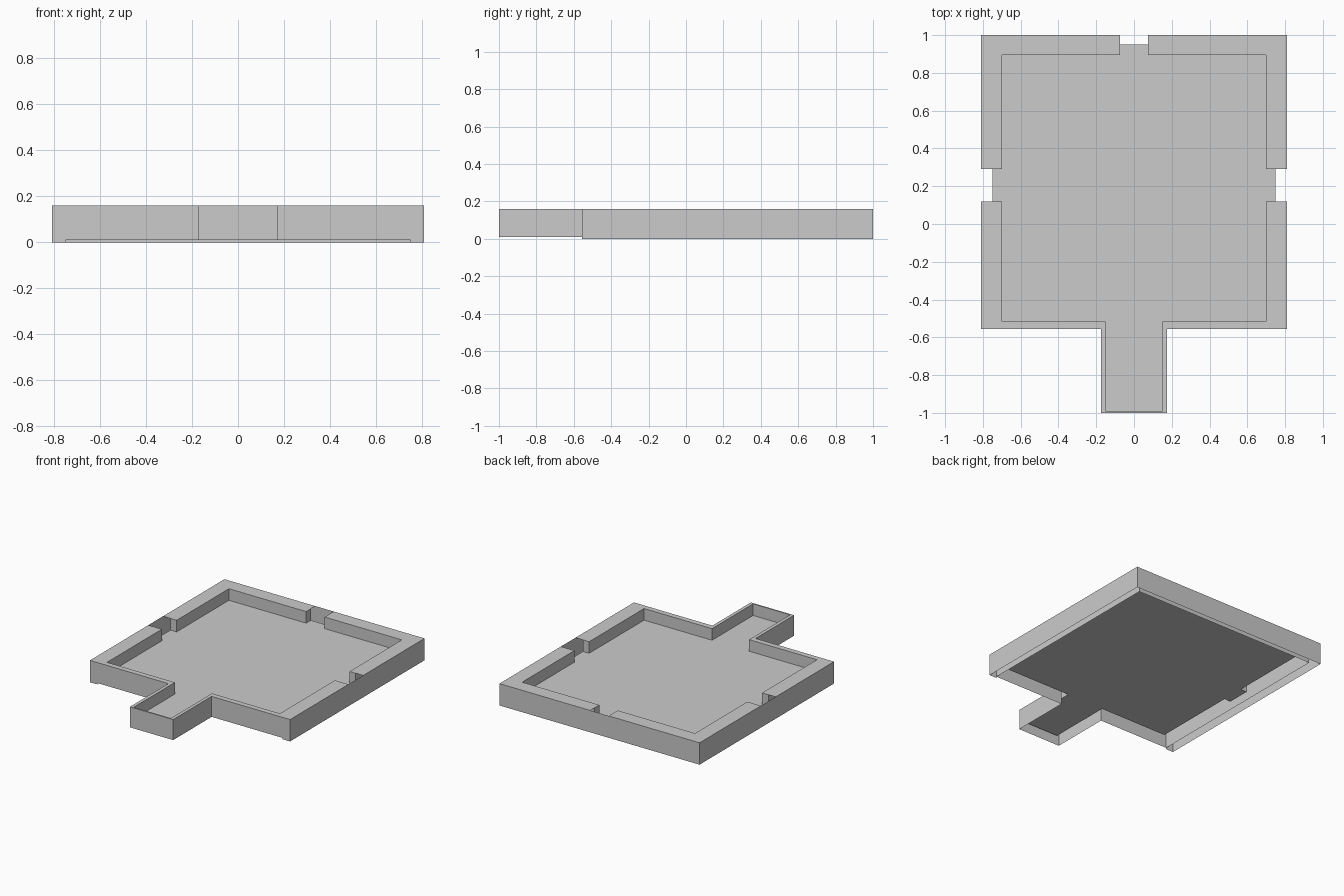
import bpy, bmesh

if "Cube" in bpy.data.objects:
    bpy.data.objects.remove(bpy.data.objects["Cube"])

TOP, FLOOR, BASE = 0.16, 0.075, 0.01   # wall top, floor level, inner shell bottom


def make(name, flats=(), walls=()):
    """Right half from flat outlines (points, z) and upright strips (path, z0, z1), then mirrored."""
    bm = bmesh.new()
    for pts, z in flats:
        f = bm.faces.new([bm.verts.new((x, y, z)) for x, y in pts])
        f.normal_update()
        if f.normal.z < 0:
            f.normal_flip()
    for path, z0, z1 in walls:
        lo = [bm.verts.new((x, y, z0)) for x, y in path]
        hi = [bm.verts.new((x, y, z1)) for x, y in path]
        for i in range(len(path) - 1):
            bm.faces.new((lo[i], hi[i], hi[i + 1], lo[i + 1]))
    bmesh.ops.remove_doubles(bm, verts=bm.verts, dist=1e-5)
    me = bpy.data.meshes.new(name)
    bm.to_mesh(me)
    bm.free()
    ob = bpy.data.objects.new(name, me)
    bpy.context.collection.objects.link(ob)
    mod = ob.modifiers.new("mirror", 'MIRROR')
    mod.use_axis[0] = True
    return ob


# Inner outlines of the room, behind and in front of the side doorway
back_in = [(.075, .95), (.075, .895), (.70, .895), (.70, .29), (.75, .29)]
front_in = [(.75, .12), (.70, .12), (.70, -.515), (.15, -.515), (.15, -.99), (0, -.99)]

# Floor with doorway tabs and entrance passage
make("floor", flats=[([(0, .95)] + back_in + front_in, FLOOR)])

# Inner wall faces and door jambs, facing the room
make("inner_walls", walls=[(back_in[::-1], FLOOR, TOP), (front_in[::-1], FLOOR, TOP)])

# Flat wall tops, interrupted at the doorways
make("wall_tops", flats=[
    ([(.075, 1), (.075, .895), (.70, .895), (.70, .29), (.81, .29), (.81, 1)], TOP),
    ([(.70, .12), (.81, .12), (.81, -.555), (.175, -.555), (.175, -1),
      (0, -1), (0, -.99), (.15, -.99), (.15, -.515), (.70, -.515)], TOP)])

# Room shell with passage and low sills under the doorways
make("room_shell", walls=[
    ([(.075, .95), (.75, .95), (.75, .29)], BASE, TOP),
    ([(.75, .12), (.75, -.555), (.175, -.555), (.175, -1), (0, -1)], BASE, TOP),
    ([(0, .95), (.075, .95)], BASE, FLOOR),
    ([(.75, .29), (.75, .12)], BASE, FLOOR)])

# Outer skin around the back and sides
make("outer_skin", walls=[([(0, 1), (.81, 1), (.81, -.555), (.75, -.555)], 0, TOP)])
